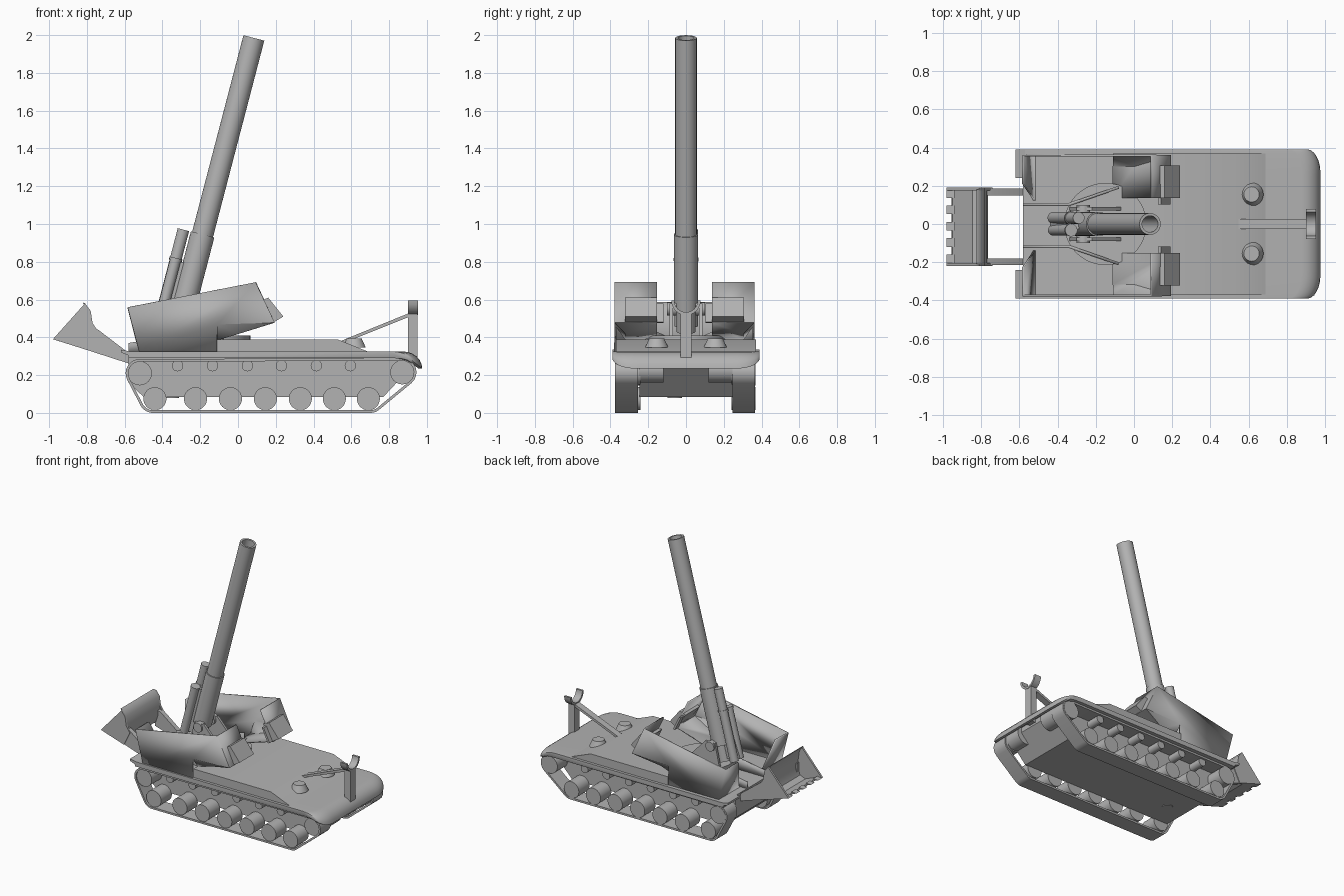
import bpy, bmesh, math
from mathutils import Vector

if "Cube" in bpy.data.objects:
    bpy.data.objects.remove(bpy.data.objects["Cube"])

gray = bpy.data.materials.new("plain_gray")
gray.diffuse_color = (0.45, 0.45, 0.45, 1)
gray.use_nodes = True
gray.node_tree.nodes["Principled BSDF"].inputs["Base Color"].default_value = gray.diffuse_color


def finish(name, bm, recalc=True):
    if recalc:
        bmesh.ops.recalc_face_normals(bm, faces=bm.faces[:])
    me = bpy.data.meshes.new(name)
    bm.to_mesh(me)
    bm.free()
    me.materials.append(gray)
    ob = bpy.data.objects.new(name, me)
    bpy.context.collection.objects.link(ob)
    return ob


def loft(name, sections, caps=True, closed=True):
    """Skin a row of equally long point loops."""
    bm = bmesh.new()
    rows = [[bm.verts.new(p) for p in s] for s in sections]
    n = len(rows[0])
    for a, b in zip(rows, rows[1:]):
        for i in range(n if closed else n - 1):
            j = (i + 1) % n
            bm.faces.new((a[i], a[j], b[j], b[i]))
    if caps:
        bm.faces.new(rows[0])
        bm.faces.new(rows[-1])
    return finish(name, bm)


def slab(name, pts, y0, y1):
    """Side profile (x, z) extruded across y."""
    return loft(name, [[(x, y, z) for x, z in pts] for y in (y0, y1)])


def box(name, x, y, z):
    return slab(name, [(x[0], z[0]), (x[1], z[0]), (x[1], z[1]), (x[0], z[1])], *y)


def cyl(name, p0, p1, r, r2=None, seg=32, bore=None):
    p0, p1 = Vector(p0), Vector(p1)
    d = p1 - p0
    bm = bmesh.new()
    bmesh.ops.create_cone(bm, cap_ends=True, segments=seg, radius1=r,
                          radius2=r if r2 is None else r2, depth=d.length)
    if bore:
        bm.faces.ensure_lookup_table()
        top = max(bm.faces, key=lambda f: f.calc_center_median().z)
        bmesh.ops.inset_region(bm, faces=[top], thickness=r - bore)
        new = bmesh.ops.extrude_discrete_faces(bm, faces=[top])["faces"][0]
        bmesh.ops.translate(bm, verts=new.verts[:], vec=(0, 0, -0.5))
    ob = finish(name, bm, recalc=False)
    ob.rotation_mode = 'QUATERNION'
    ob.rotation_quaternion = d.to_track_quat('Z', 'Y')
    ob.location = (p0 + p1) / 2
    return ob


def plates(name, faces, thick):
    """Thin sheets given as corner lists."""
    bm = bmesh.new()
    for f in faces:
        bm.faces.new([bm.verts.new(p) for p in f])
    bmesh.ops.remove_doubles(bm, verts=bm.verts[:], dist=0.0005)
    ob = finish(name, bm)
    m = ob.modifiers.new("thickness", 'SOLIDIFY')
    m.thickness, m.offset = thick, 0
    return ob


# lower hull tub and belly hatch
slab("lower_hull", [(-0.58, 0.16), (-0.50, 0.085), (0.77, 0.085), (0.91, 0.235),
                    (0.91, 0.30), (-0.58, 0.30)], -0.245, 0.245)
cyl("belly_hatch", (-0.35, -0.06, 0.08), (-0.35, -0.06, 0.09), 0.038)

# deck with fenders, rolled-down nose and rounded front corners
deck = []
for i in range(-16, 17):
    y = 0.39 * math.sin(i / 16 * math.pi / 2)
    t = max(0, (abs(y) - 0.27) / 0.12)
    s = 1 - math.sqrt(max(0, 1 - t * t))
    xe, ze = 0.975 - 0.07 * s, 0.235 + 0.055 * s
    arc = [(xe - 0.1 * (1 - math.sin(a)), ze + (0.325 - ze) * math.cos(a))
           for a in [k * math.pi / 12 for k in range(7)]]
    deck.append([(-0.58, y, 0.325)] + [(x, y, z) for x, z in arc]
                + [(xe - 0.02, y, ze), (xe - 0.05, y, ze + 0.5 * (0.295 - ze)),
                   (xe - 0.1, y, 0.29), (-0.58, y, 0.29)])
loft("deck", deck)

# raised upper hull with sloped front
slab("upper_hull", [(-0.11, 0.32), (0.70, 0.32), (0.53, 0.388), (-0.11, 0.388)], -0.37, 0.37)
cyl("turntable", (-0.15, 0, 0.32), (-0.15, 0, 0.41), 0.215, seg=48)

# running gear
wheel_x = [-0.44, -0.225, -0.04, 0.145, 0.33, 0.51, 0.69]
roller_x = [-0.32, -0.135, 0.05, 0.23, 0.415, 0.595]
centers = [(-0.52, 0.21), (-0.45, 0.075), (0.70, 0.075), (0.87, 0.215)]


def belt(r):
    """Rounded outline running around the corner wheels."""
    out = []
    for i, c in enumerate(centers):
        p, q = centers[i - 1], centers[(i + 1) % 4]
        a0 = math.atan2(c[1] - p[1], c[0] - p[0]) - math.pi / 2
        a1 = math.atan2(q[1] - c[1], q[0] - c[0]) - math.pi / 2
        turn = (a1 - a0) % (2 * math.pi)
        for k in range(9):
            a = a0 + turn * k / 8
            out.append((c[0] + r * math.cos(a), c[1] + r * math.sin(a)))
    return out


for s, side in ((-1, "right"), (1, "left")):
    outer, inner = belt(0.075), belt(0.061)
    ya, yb = s * 0.25 - 0.005, s * 0.37 - 0.005
    ring = [[(x, y, z) for x, z in prof] for prof, y in
            ((outer, ya), (outer, yb), (inner, yb), (inner, ya), (outer, ya))]
    loft(side + "_track", ring, caps=False)
    for x in wheel_x:
        cyl(side + "_road_wheel", (x, s * 0.24, 0.075), (x, s * 0.367, 0.075), 0.061)
    for x in roller_x:
        cyl(side + "_return_roller", (x, s * 0.24, 0.25), (x, s * 0.35, 0.25), 0.03, seg=20)
    for x, z in (centers[0], centers[3]):
        cyl(side + "_end_wheel", (x, s * 0.24, z), (x, s * 0.367, z), 0.064)
    cyl(side + "_final_drive", (0.87, s * 0.12, 0.23), (0.87, s * 0.25, 0.23), 0.07)
    # rear mud flap, driver hatch
    slab(side + "_rear_flap", [(-0.62, 0.335), (-0.57, 0.325), (-0.57, 0.30), (-0.62, 0.32)],
         s * 0.24, s * 0.39)
    cyl(side + "_hatch", (0.615, s * 0.155, 0.345), (0.615, s * 0.155, 0.393), 0.062, 0.04)

    # open-topped armour tub beside the gun
    def P(x, y, z):
        return (x, s * y - 0.008, z)
    o, n = 0.366, 0.145
    plates(side + "_gun_shield", [
        [P(-0.58, o, 0.56), P(0.09, o, 0.69), P(0.19, o, 0.48), P(-0.11, o, 0.47),
         P(-0.11, o, 0.325), P(-0.52, o, 0.325)],
        [P(0.09, o, 0.69), P(0.09, n, 0.69), P(0.19, n, 0.48), P(0.19, o, 0.48)],
        [P(-0.11, o, 0.47), P(0.19, o, 0.48), P(0.0, 0.31, 0.423), P(-0.11, 0.31, 0.39)],
        [P(0.19, o, 0.48), P(0.19, n, 0.48), P(-0.11, n, 0.39), P(-0.11, 0.31, 0.39),
         P(0.0, 0.31, 0.423)],
        [P(-0.58, o, 0.56), P(-0.58, 0.22, 0.56), P(-0.52, 0.13, 0.325), P(-0.52, o, 0.325)],
    ], 0.012)
    plates(side + "_inner_wall", [
        [P(-0.58, 0.11, 0.32), P(-0.34, 0.11, 0.32), P(-0.34, 0.11, 0.41), P(-0.58, 0.11, 0.37)],
        [P(-0.34, 0.11, 0.32), P(-0.08, 0.2, 0.32), P(-0.08, 0.2, 0.45), P(-0.34, 0.11, 0.41)],
    ], 0.015)
    slab(side + "_shield_step", [(0.14, 0.58), (0.19, 0.48), (0.175, 0.475), (0.125, 0.58)],
         s * 0.11 - 0.008, s * 0.15 - 0.008)
    # vision box with recessed front frame
    slab(side + "_vision_box", [(0.11, 0.59), (0.16, 0.61), (0.24, 0.51), (0.19, 0.48)],
         s * 0.145 - 0.008, s * 0.315 - 0.008)
    # gun cradle cheek and trunnion
    slab(side + "_mount_cheek", [(-0.34, 0.40), (-0.06, 0.40), (-0.10, 0.45), (-0.22, 0.58),
                                 (-0.30, 0.58)], s * 0.07, s * 0.088)
    cyl(side + "_trunnion", (-0.265, s * 0.05, 0.55), (-0.265, s * 0.10, 0.55), 0.035)

    # arm and side wall of the rear spade
    ys = -0.015
    slab(side + "_spade_arm", [(-0.79, 0.33), (-0.58, 0.262), (-0.55, 0.295), (-0.74, 0.44),
                               (-0.79, 0.46)], s * 0.165 + ys, s * 0.20 + ys)
    slab(side + "_spade_side", [(-0.98, 0.39), (-0.79, 0.33), (-0.74, 0.43), (-0.77, 0.475),
                                (-0.78, 0.54), (-0.81, 0.58)], s * 0.19 + ys, s * 0.205 + ys)

# scoop blade with teeth along the lip
blade = [(-0.955, 0.382), (-0.83, 0.343), (-0.785, 0.36), (-0.765, 0.42), (-0.77, 0.475),
         (-0.78, 0.54), (-0.81, 0.58)]
curve = blade + [(x - 0.014, z + 0.006) for x, z in reversed(blade[1:])] + [(-0.95, 0.392)]
slab("spade_blade", curve, -0.21, 0.18)
for i in range(5):
    y = -0.205 + i * 0.0855
    slab("spade_tooth", [(-0.98, 0.39), (-0.94, 0.377), (-0.94, 0.395)], y, y + 0.045)

# gun: barrel, sleeve, breech and recoil cylinders share one tilted axis
T = 0.261


def on_axis(z, dx=0.0, y=0.0):
    return (0.084 + dx - (1.985 - z) * T, y, z)


cyl("barrel", on_axis(0.90), on_axis(1.985), 0.057, seg=48, bore=0.043)
cyl("barrel_sleeve", on_axis(0.545), on_axis(0.945), 0.064, seg=48)
cyl("breech", on_axis(0.43), on_axis(0.56), 0.05)
for y, top, r in ((0.032, 0.97, 0.031), (-0.032, 0.82, 0.029)):
    cyl("recoil_cylinder", on_axis(0.46, -0.108, y), on_axis(top, -0.108, y), r, seg=24)
    cyl("recoil_collar", on_axis(0.805, -0.108, y), on_axis(0.82, -0.108, y), r + 0.004, seg=24)
slab("cradle_web", [(-0.44, 0.47), (-0.30, 0.45), (-0.21, 0.80), (-0.33, 0.80)], -0.025, 0.025)

# travel lock: post, forked rest and strut
box("lock_post", (0.90, 0.95), (-0.03, 0.03), (0.25, 0.53))
arc = [math.pi * (1 + k / 12) for k in range(13)]
fork = [(0.078 * math.cos(a), 0.595 + 0.078 * math.sin(a)) for a in arc]
fork += [(0.062 * math.cos(a), 0.595 + 0.062 * math.sin(a)) for a in reversed(arc)]
loft("lock_fork", [[(x, y, z) for y, z in fork] for x in (0.90, 0.953)])
slab("lock_strut", [(0.53, 0.375), (0.56, 0.37), (0.91, 0.51), (0.91, 0.53)], -0.025, 0.025)

# smooth round parts, keep crisp edges
bpy.ops.object.select_all(action='SELECT')
bpy.context.view_layer.objects.active = bpy.context.selected_objects[0]
bpy.ops.object.shade_smooth_by_angle(angle=math.radians(30))
